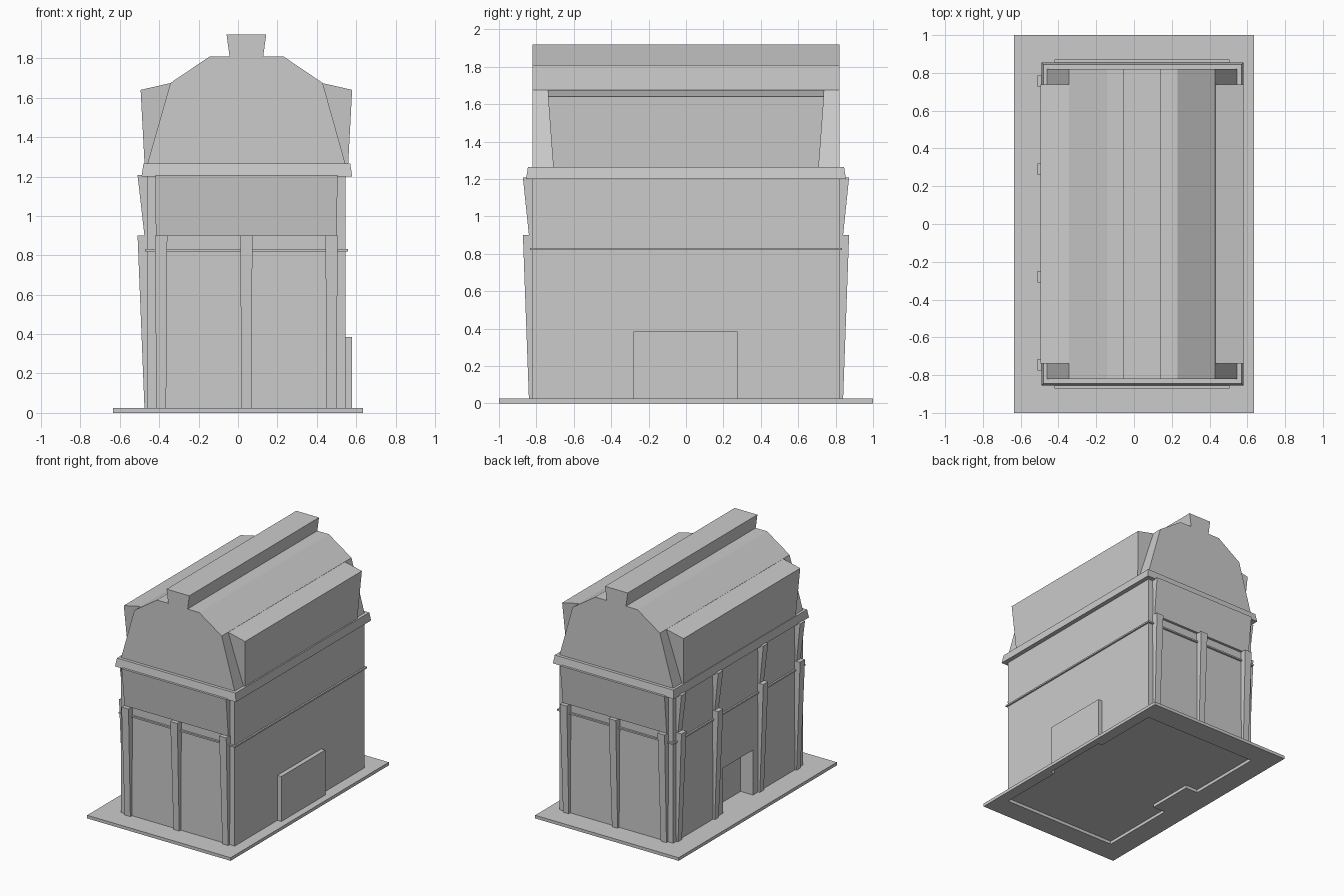
import bpy, bmesh

if "Cube" in bpy.data.objects:
    bpy.data.objects.remove(bpy.data.objects["Cube"])

X0, X1, Y = -0.46, 0.545, 0.82      # wall faces
BASE, EAVE, TOP = 0.025, 1.2, 1.265  # slab top, cornice bottom and top


def loft(name, bottom, top):
    """Closed solid between two matching loops of 3D points."""
    bm = bmesh.new()
    a = [bm.verts.new(p) for p in bottom]
    b = [bm.verts.new(p) for p in top]
    n = len(a)
    bm.faces.new(a[::-1])
    bm.faces.new(b)
    for i in range(n):
        j = (i + 1) % n
        bm.faces.new((a[i], a[j], b[j], b[i]))
    return finish(name, bm)


def finish(name, bm):
    bmesh.ops.recalc_face_normals(bm, faces=bm.faces)
    me = bpy.data.meshes.new(name)
    bm.to_mesh(me)
    bm.free()
    ob = bpy.data.objects.new(name, me)
    bpy.context.collection.objects.link(ob)
    return ob


def rect(x0, x1, y0, y1, z):
    return [(x0, y0, z), (x1, y0, z), (x1, y1, z), (x0, y1, z)]


def block(name, r0, z0, r1, z1):
    return loft(name, rect(*r0, z0), rect(*r1, z1))


# Ground slab, open under the building footprint
foot = [(X0, -Y), (X1, -Y), (X1, -0.28), (0.58, -0.28), (0.58, 0.275), (X1, 0.275),
        (X1, Y), (X0, Y), (X0, 0.19), (-0.35, 0.19), (-0.35, -0.19), (X0, -0.19)]
slab = [(-0.635, -1), (0.635, -1), (0.635, 1), (-0.635, 1)]
bm = bmesh.new()
edges = []
for loop in (slab, foot):
    vs = [bm.verts.new((x, y, 0)) for x, y in loop]
    edges += [bm.edges.new((vs[i - 1], vs[i])) for i in range(len(vs))]
bmesh.ops.triangle_fill(bm, use_beauty=True, edges=edges)
ext = bmesh.ops.extrude_face_region(bm, geom=bm.faces[:])["geom"]
bmesh.ops.translate(bm, vec=(0, 0, BASE),
                    verts=[g for g in ext if isinstance(g, bmesh.types.BMVert)])
finish("ground_slab", bm)

# Walls with a recessed doorway on the left side
body = (X0, X1, -Y, Y)
walls = block("walls", body, BASE, body, EAVE)
hole = (-0.6, -0.35, -0.19, 0.19)
cutter = block("door_cutter", hole, -0.1, hole, 0.385)
cutter.hide_render = True
mod = walls.modifiers.new("doorway", "BOOLEAN")
mod.operation, mod.object, mod.solver = "DIFFERENCE", cutter, "EXACT"
bpy.context.view_layer.objects.active = walls
bpy.ops.object.modifier_apply(modifier=mod.name)
bpy.data.objects.remove(cutter)

# Raised panel on the right side
panel = (X1, 0.58, -0.28, 0.275)
block("side_panel", panel, BASE, panel, 0.385)

# String course and cornice
band = (-0.473, 0.558, -0.835, 0.835)
block("string_course", band, 0.82, band, 0.832)
block("cornice", (-0.49, 0.58, -0.855, 0.855), EAVE, (-0.48, 0.57, -0.845, 0.845), TOP)

# Front and back: flared pilasters below, one flared panel above
for side, s in (("front", -1), ("back", 1)):
    def flare(name, x0, x1, dx, z0, z1):
        lo = sorted((s * Y, s * 0.84))
        hi = sorted((s * Y, s * 0.872))
        block(name, (x0 + dx, x1 - dx, *lo), z0, (x0, x1, *hi), z1)
    for i, x in enumerate((-0.39, 0.0425, 0.475)):
        flare(f"{side}_pilaster_{i}", x - 0.031, x + 0.031, 0.006, BASE, 0.9)
    flare(f"{side}_upper_panel", -0.42, 0.505, 0.003, 0.9, 1.207)

# Left side: two tiers of flared pilasters
for i, y in enumerate((-0.745, -0.28, 0.29, 0.755)):
    for tier, z0, z1 in (("lower", BASE, 0.9), ("upper", 0.9, 1.207)):
        block(f"left_{tier}_pilaster_{i}", (-0.475, X0, y - 0.025, y + 0.025), z0,
              (-0.51, X0, y - 0.031, y + 0.031), z1)

# Roof with flared ridge cap, one profile run front to back
roof = [(X0, TOP), (X1, TOP), (0.43, 1.675), (0.23, 1.81), (0.128, 1.81), (0.143, 1.92),
        (-0.058, 1.92), (-0.043, 1.81), (-0.143, 1.81), (-0.343, 1.675)]
loft("roof", [(x, -Y, z) for x, z in roof], [(x, Y, z) for x, z in roof])

# Long dormers on both slopes, flared outward with a sloping lid
C = (X0 + X1) / 2
for side, s in (("left", -1), ("right", 1)):
    def end(e):
        pts = [(0.3, 0.71, TOP), (0.517, 0.71, TOP), (0.537, 0.738, 1.64),
               (0.387, 0.738, 1.674), (0.3, 0.738, 1.674)]
        return [(C + s * x, e * y, z) for x, y, z in pts]
    loft(f"{side}_dormer", end(-1), end(1))
